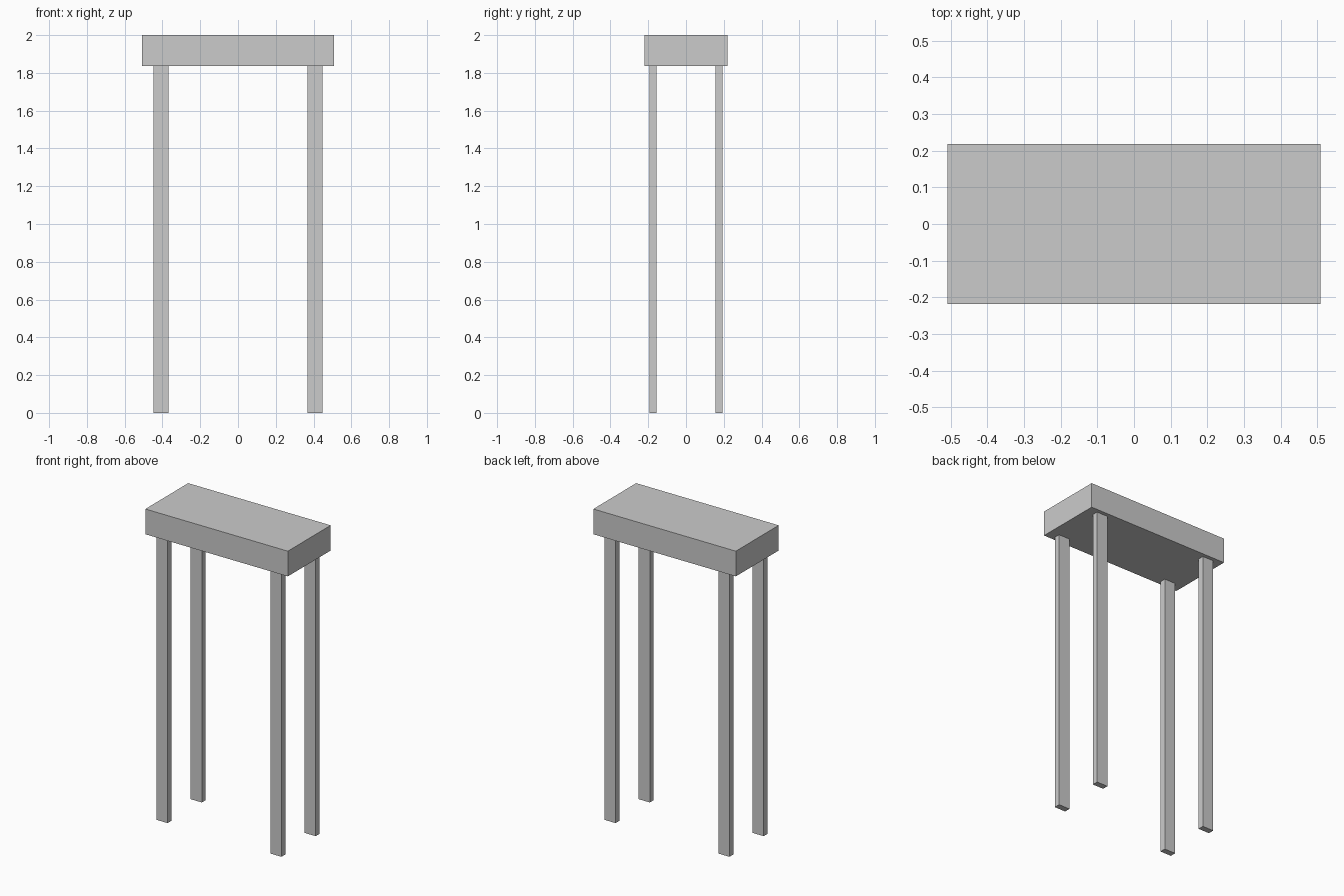
import bpy

if "Cube" in bpy.data.objects:
    bpy.data.objects.remove(bpy.data.objects["Cube"])


def box(name, center, size):
    bpy.ops.mesh.primitive_cube_add(size=1, location=center)
    obj = bpy.context.object
    obj.name = name
    obj.scale = size
    bpy.ops.object.transform_apply(location=False, rotation=False, scale=True)
    return obj


HEIGHT = 2.0
UNDERSIDE = 1.837

# Thick rectangular top
box("table_top", (0, 0, (HEIGHT + UNDERSIDE) / 2), (1.018, 0.437, HEIGHT - UNDERSIDE))

# Four flat legs, inset from the corners
for x_name, sx in (("left", -1), ("right", 1)):
    for y_name, sy in (("front", -1), ("back", 1)):
        box(f"{y_name}_{x_name}_leg",
            (sx * 0.407, sy * 0.1745, UNDERSIDE / 2),
            (0.079, 0.039, UNDERSIDE))
